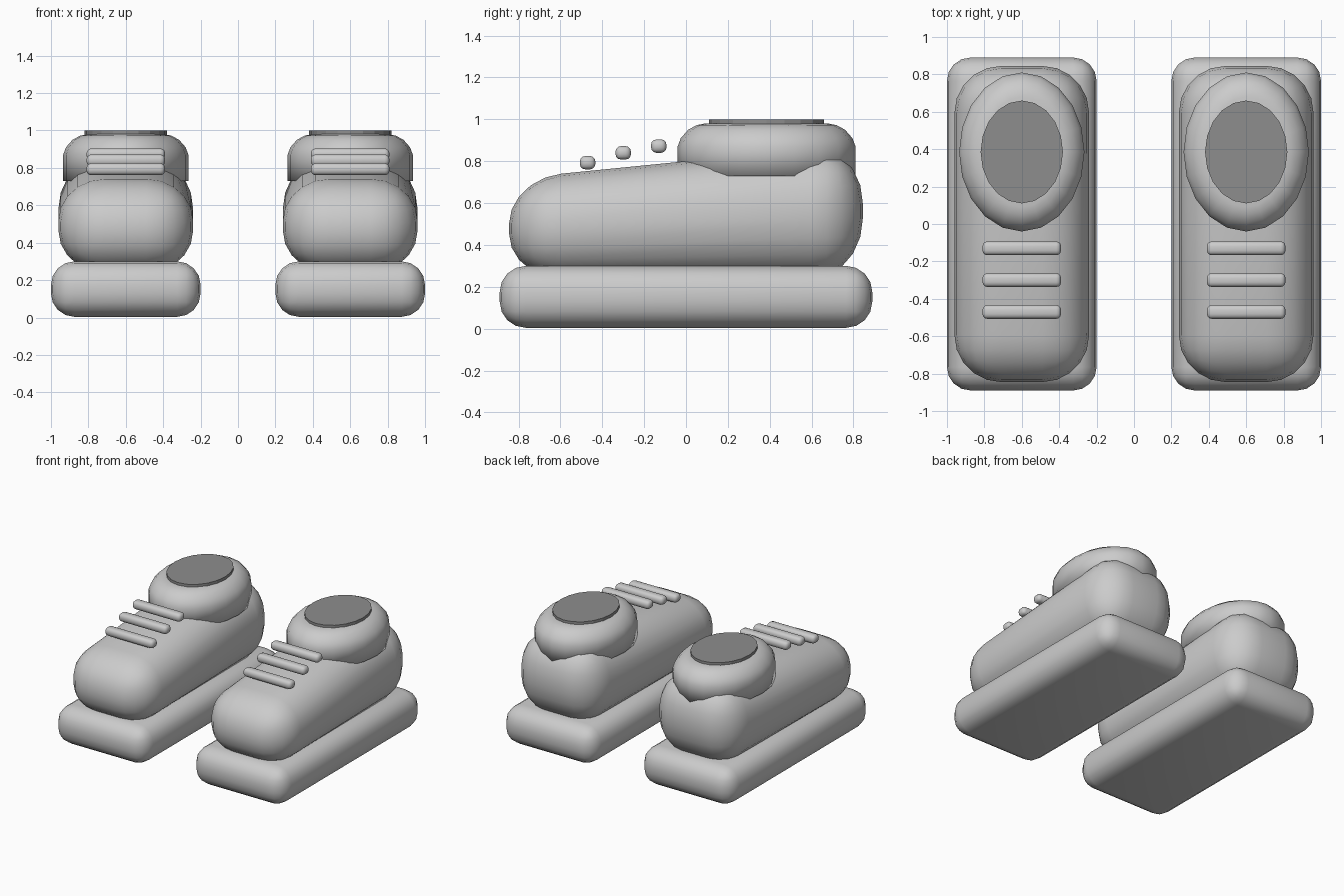
import bpy, bmesh
from mathutils import Matrix, Vector

cube = bpy.data.objects.get("Cube")
if cube:
    bpy.data.objects.remove(cube, do_unlink=True)


def material(name, value):
    mat = bpy.data.materials.new(name)
    mat.use_nodes = True
    colour = (value, value, value, 1)
    mat.diffuse_color = colour
    mat.node_tree.nodes["Principled BSDF"].inputs["Base Color"].default_value = colour
    return mat


light_grey = material("light grey", 0.6)
dark_grey = material("dark grey", 0.27)


def finish(bm, name, mat, smooth=True):
    bmesh.ops.recalc_face_normals(bm, faces=bm.faces)
    for face in bm.faces:
        face.smooth = smooth
    mesh = bpy.data.meshes.new(name)
    bm.to_mesh(mesh)
    bm.free()
    mesh.materials.append(mat)
    obj = bpy.data.objects.new(name, mesh)
    bpy.context.collection.objects.link(obj)
    return obj


def rounded_box(centre, size, radius, segments):
    bm = bmesh.new()
    place = Matrix.Translation(centre) @ Matrix.Diagonal(Vector(size).to_4d())
    bmesh.ops.create_cube(bm, size=1, matrix=place)
    bmesh.ops.bevel(bm, geom=bm.edges[:], offset=radius, segments=segments,
                    profile=0.5, affect='EDGES')
    return bm


def oval_lathe(centre, radii, rings, sides):
    """Stack of oval rings given as (inset, height), capped at both ends."""
    bm = bmesh.new()
    loops = []
    for inset, z in rings:
        shape = Matrix.Translation((*centre, z)) @ Matrix.Diagonal(
            (radii[0] - inset, radii[1] - inset, 1, 1))
        loops.append(bmesh.ops.create_circle(bm, segments=sides, radius=1,
                                             matrix=shape)["verts"])
    for low, high in zip(loops, loops[1:]):
        for i in range(sides):
            j = (i + 1) % sides
            bm.faces.new((low[i], low[j], high[j], high[i]))
    bm.faces.new(loops[0])
    bm.faces.new(loops[-1])
    return bm


for side, x in (("left", 0.6), ("right", -0.6)):
    # Thick sole
    finish(rounded_box((x, 0, 0.152), (0.8, 1.78, 0.296), 0.125, 4),
           side + "_sole", light_grey)

    # Upper, rising from toe to heel
    base, height = 0.24, 0.56
    bm = rounded_box((x, 0, base + height / 2), (0.72, 1.69, height), 0.25, 5)
    for v in bm.verts:
        v.co.z = base + (v.co.z - base) * (0.80 + 0.1 * v.co.y - base) / height
    finish(bm, side + "_upper", light_grey)

    # Padded ankle collar
    collar = [(0, 0.73), (0, 0.87), (0.015, 0.91), (0.05, 0.95),
              (0.09, 0.972), (0.13, 0.98)]
    finish(oval_lathe((x, 0.385), (0.335, 0.425), collar, 20),
           side + "_collar", light_grey)

    # Foot opening
    finish(oval_lathe((x, 0.385), (0.22, 0.275), [(0, 0.97), (0, 1.0)], 20),
           side + "_opening", dark_grey, smooth=False)

    # Lace bars
    for n, (y, z) in enumerate([(-0.47, 0.793), (-0.30, 0.84), (-0.13, 0.872)]):
        finish(rounded_box((x, y, z), (0.42, 0.074, 0.064), 0.026, 3),
               f"{side}_lace_{n + 1}", light_grey)
